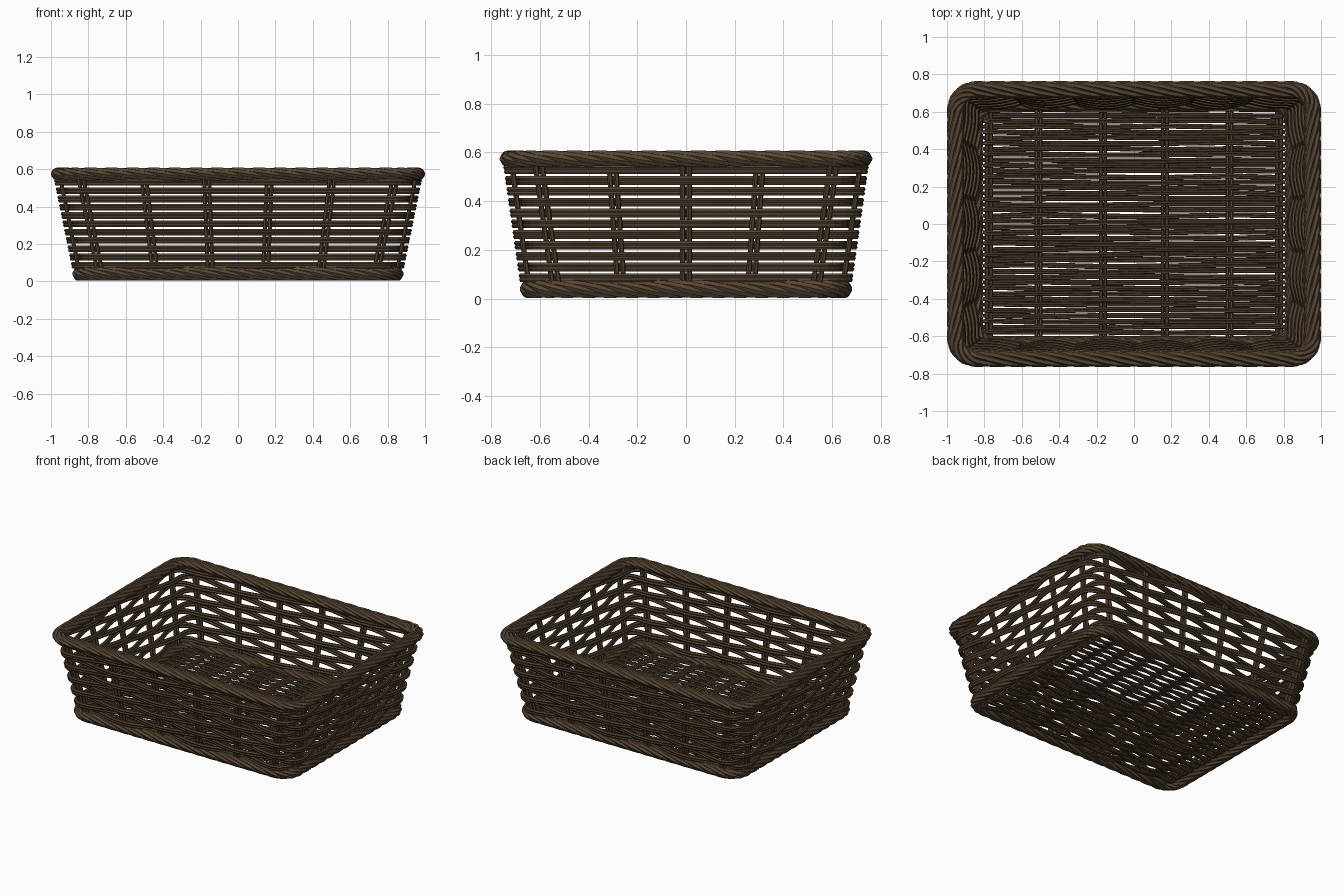
import bpy, math, random
from mathutils import Vector

if "Cube" in bpy.data.objects:
    bpy.data.objects.remove(bpy.data.objects["Cube"])

random.seed(4)
wicker = bpy.data.materials.new("dark brown wicker")
wicker.diffuse_color = (0.095, 0.060, 0.032, 1)
wicker.use_nodes = True
wicker.node_tree.nodes["Principled BSDF"].inputs["Base Color"].default_value = wicker.diffuse_color
N = 22          # stakes around the wall: 6 on each long side, 5 on each short side
R = 0.11        # corner radius


def make(name, tubes, sides=6):
    """One object from many tubes: (points, radius, closed, up)."""
    verts, faces = [], []
    for pts, rad, closed, up in tubes:
        n, base = len(pts), len(verts)
        for i, p in enumerate(pts):
            a = pts[i - 1] if (closed or i > 0) else p
            b = pts[(i + 1) % n] if (closed or i < n - 1) else p
            t = (b - a).normalized()
            u = t.cross(Vector(up)).normalized()
            v = u.cross(t)
            for k in range(sides):
                ang = 2 * math.pi * k / sides
                verts.append(p + (u * math.cos(ang) + v * math.sin(ang)) * rad)
        for i in range(n if closed else n - 1):
            j = (i + 1) % n
            for k in range(sides):
                m = (k + 1) % sides
                faces.append((base + i * sides + k, base + i * sides + m,
                              base + j * sides + m, base + j * sides + k))
        if not closed:
            faces.append([base + k for k in reversed(range(sides))])
            faces.append([base + (n - 1) * sides + k for k in range(sides)])
    me = bpy.data.meshes.new(name)
    me.from_pydata(verts, [], faces)
    me.materials.append(wicker)
    ob = bpy.data.objects.new(name, me)
    bpy.context.collection.objects.link(ob)
    return ob


def wall(phase, z, off=0.0):
    """Point on the flared rounded-rectangle wall; whole phases are stakes."""
    lx, ly = 0.838 + 0.203 * z - R, 0.637 + 0.142 * z - R
    phase %= N
    flip = -1 if phase >= 11 else 1
    q = phase % 11
    r = R + off
    if q <= 5:                                   # long side
        x, y = -lx + 2 * lx * q / 5, -ly - r
    elif q < 6:                                  # corner
        a = -math.pi / 2 + (q - 5) * math.pi / 2
        x, y = lx + r * math.cos(a), -ly + r * math.sin(a)
    elif q <= 10:                                # short side
        x, y = lx + r, -ly + 2 * ly * (q - 6) / 4
    else:                                        # corner
        a = (q - 10) * math.pi / 2
        x, y = lx + r * math.cos(a), ly + r * math.sin(a)
    return Vector((x * flip, y * flip, z))


UP = (0, 0, 1)

# woven wall rows, each a pair of strands passing in and out of the stakes
rows = []
for i in range(11):
    z = 0.086 + 0.0443 * i
    sign = 1 if i % 2 else -1
    for dz in (-0.0085, 0.0085):
        pts = [wall(k / 6, z + dz, sign * 0.026 * math.cos(math.pi * k / 6)) for k in range(N * 6)]
        rows.append((pts, 0.0108, True, UP))
make("wall_weave", rows)

# paired upright stakes
stakes = []
for s in range(N):
    for d in (-1, 1):
        t = (wall(s + 0.02, 0.3) - wall(s - 0.02, 0.3)).normalized() * 0.013 * d
        stakes.append(([wall(s, 0.03) + t, wall(s, 0.58) + t], 0.011, False, (0.3, 0.9, 0.1)))
make("wall_stakes", stakes)


# twisted rope borders
def rope(name, z, rw, rh, rad, turns, strands=6):
    tubes, steps = [], N * 9
    for s in range(strands):
        pts = []
        for k in range(steps):
            a = 2 * math.pi * (s / strands - turns * k / steps)
            p = wall(N * k / steps, z, rw * math.cos(a))
            p.z += rh * math.sin(a)
            pts.append(p)
        tubes.append((pts, rad, True, UP))
    return make(name, tubes)


rope("top_rim", 0.574, 0.029, 0.019, 0.0175, 11)
rope("bottom_rim", 0.04, 0.022, 0.022, 0.0175, 11)

# base stakes running front to back
BX = (-0.775, -0.51, -0.165, 0.165, 0.51, 0.775)
make("base_stakes", [([Vector((x + d, -0.63, 0.036)), Vector((x + d, 0.63, 0.036))], 0.010, False, UP)
                     for x in BX for d in (-0.011, 0.011)])

# base weave: strands passing over and under the base stakes
weave = []
COUNT = 42
for i in range(COUNT):
    y0 = -0.61 + 1.22 * i / (COUNT - 1)
    sign = 1 if i % 2 else -1
    drift = [random.uniform(-0.005, 0.005) for _ in BX]
    for d in (-0.0062, 0.0062):
        pts = [Vector((-0.805, y0 + d * 0.3, 0.036))]
        for s in range(5):
            for k in range(6 if s == 4 else 5):
                f = k / 5
                x = BX[s] + (BX[s + 1] - BX[s]) * f
                y = y0 + d + drift[s] * (1 - f) + drift[s + 1] * f
                pts.append(Vector((x, y, 0.036 + sign * 0.017 * math.cos(math.pi * (s + f)))))
        pts.append(Vector((0.805, y0 + d * 0.3, 0.036)))
        weave.append((pts, 0.0078, False, UP))
make("base_weave", weave)
